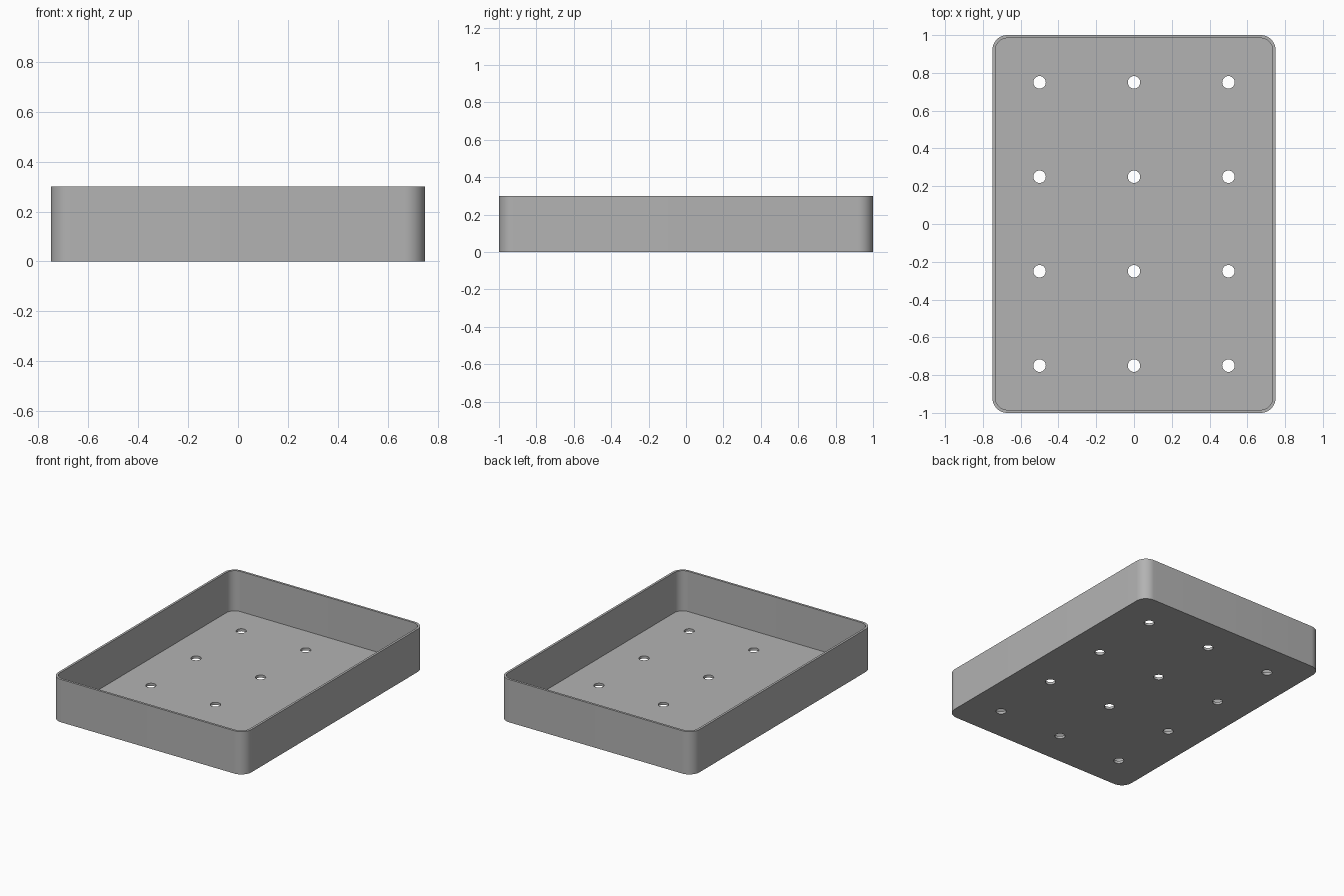
import bpy, bmesh, math

if "Cube" in bpy.data.objects:
    bpy.data.objects.remove(bpy.data.objects["Cube"], do_unlink=True)

WIDTH, LENGTH, HEIGHT = 1.5, 2.0, 0.3
WALL, FLOOR, CORNER = 0.016, 0.018, 0.08
HOLE_RADIUS = 0.033

grey = bpy.data.materials.new("plain grey")
grey.use_nodes = True
colour = (0.45, 0.45, 0.45, 1)
grey.diffuse_color = colour
grey.node_tree.nodes["Principled BSDF"].inputs["Base Color"].default_value = colour


def prism(name, outline, bottom, top):
    """Extrude a closed outline upwards into a solid."""
    bm = bmesh.new()
    base = bm.faces.new([bm.verts.new((x, y, bottom)) for x, y in outline])
    lifted = bmesh.ops.extrude_face_region(bm, geom=[base])["geom"]
    verts = [v for v in lifted if isinstance(v, bmesh.types.BMVert)]
    bmesh.ops.translate(bm, verts=verts, vec=(0, 0, top - bottom))
    bmesh.ops.recalc_face_normals(bm, faces=bm.faces)
    mesh = bpy.data.meshes.new(name)
    bm.to_mesh(mesh)
    bm.free()
    mesh.materials.append(grey)
    obj = bpy.data.objects.new(name, mesh)
    bpy.context.collection.objects.link(obj)
    return obj


def rounded_rectangle(width, length, radius, steps=12):
    points = []
    for i, (sx, sy) in enumerate([(1, 1), (-1, 1), (-1, -1), (1, -1)]):
        for k in range(steps + 1):
            a = (i + k / steps) * math.pi / 2
            points.append((sx * (width / 2 - radius) + radius * math.cos(a),
                           sy * (length / 2 - radius) + radius * math.sin(a)))
    return points


def circle(cx, cy, radius, sides=32):
    angles = [2 * math.pi * k / sides for k in range(sides)]
    return [(cx + radius * math.cos(a), cy + radius * math.sin(a)) for a in angles]


# Solid tray body with rounded corners
tray = prism("tray", rounded_rectangle(WIDTH, LENGTH, CORNER), 0, HEIGHT)

# Cutters: the hollow inside and the grid of drain holes
cutters = [prism("hollow_cutter", rounded_rectangle(
    WIDTH - 2 * WALL, LENGTH - 2 * WALL, CORNER - WALL), FLOOR, HEIGHT + 0.1)]
for x in (-0.5, 0, 0.5):
    for y in (-0.75, -0.25, 0.25, 0.75):
        cutters.append(prism("hole_cutter", circle(x, y, HOLE_RADIUS), -0.1, 0.1))

bpy.context.view_layer.objects.active = tray
for cutter in cutters:
    cutter.hide_render = True
    cut = tray.modifiers.new("cut", "BOOLEAN")
    cut.operation = "DIFFERENCE"
    cut.solver = "EXACT"
    cut.object = cutter
    bpy.ops.object.modifier_apply(modifier=cut.name)
    bpy.data.objects.remove(cutter, do_unlink=True)

# Smooth rounded corners, crisp rims
bpy.ops.object.select_all(action="DESELECT")
tray.select_set(True)
bpy.ops.object.shade_smooth_by_angle(angle=math.radians(30))
